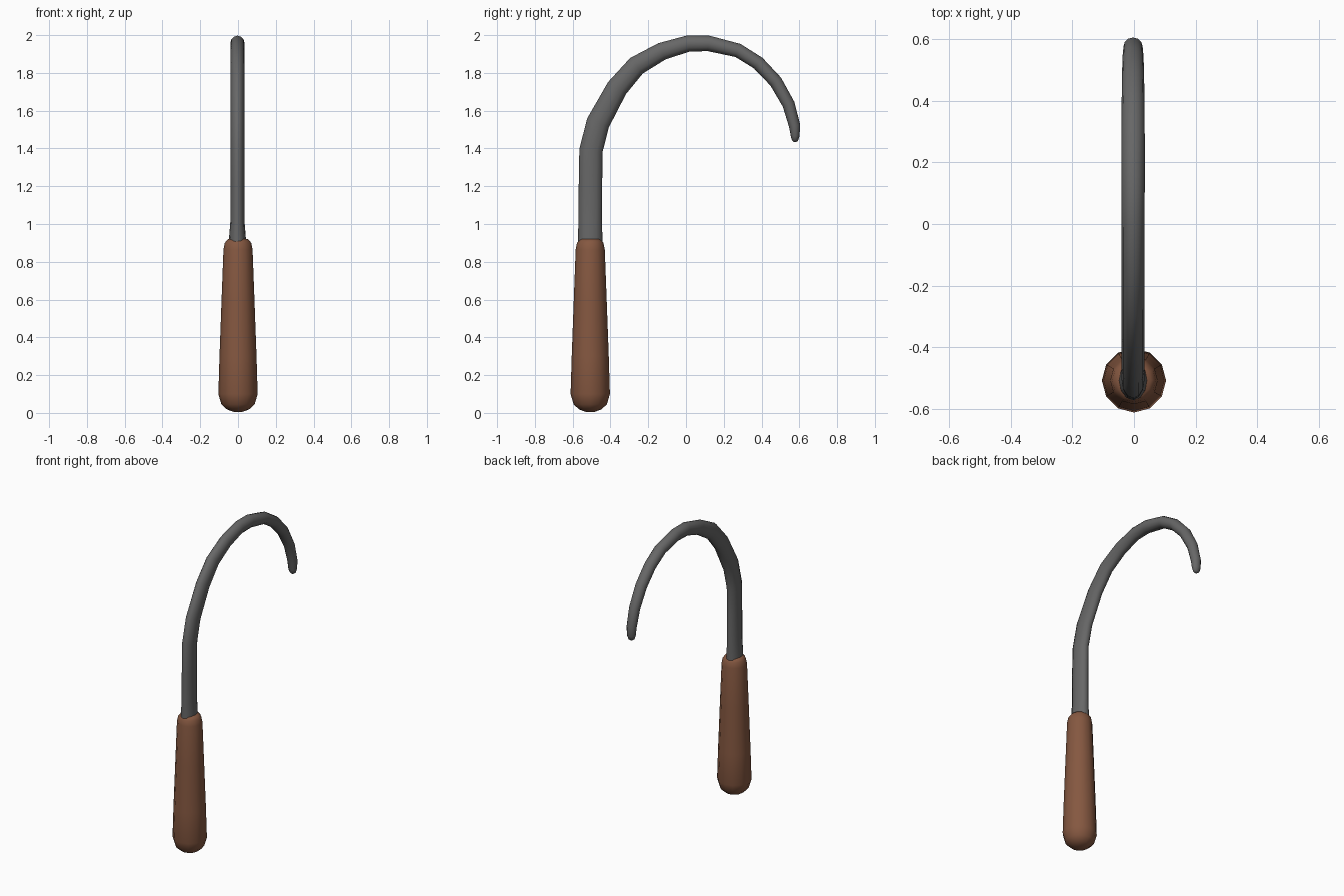
import bpy, bmesh, math
from mathutils import Vector

if "Cube" in bpy.data.objects:
    bpy.data.objects.remove(bpy.data.objects["Cube"])


def material(name, rgb):
    m = bpy.data.materials.new(name)
    m.diffuse_color = (*rgb, 1)
    m.use_nodes = True
    m.node_tree.nodes["Principled BSDF"].inputs["Base Color"].default_value = m.diffuse_color
    return m


def loft(name, rings, mat):
    """Skin a list of equal-length point rings, cap both ends, shade smooth."""
    bm = bmesh.new()
    loops = [[bm.verts.new(p) for p in ring] for ring in rings]
    n = len(loops[0])
    for a, b in zip(loops, loops[1:]):
        for i in range(n):
            j = (i + 1) % n
            bm.faces.new((a[i], a[j], b[j], b[i]))
    bm.faces.new(loops[0])
    bm.faces.new(loops[-1])
    bmesh.ops.recalc_face_normals(bm, faces=bm.faces)
    mesh = bpy.data.meshes.new(name)
    bm.to_mesh(mesh)
    bm.free()
    mesh.materials.append(mat)
    ob = bpy.data.objects.new(name, mesh)
    bpy.context.collection.objects.link(ob)
    bpy.context.view_layer.objects.active = ob
    ob.select_set(True)
    bpy.ops.object.shade_smooth_by_angle(angle=math.radians(50))
    ob.select_set(False)
    return ob


def ellipse(center, across, rx, rw, n):
    """Ring with half width rx along x and rw along the direction across."""
    return [center + Vector((1, 0, 0)) * rx * math.cos(t) + across * rw * math.sin(t)
            for t in (2 * math.pi * i / n for i in range(n))]


wood = material("brown wood", (0.235, 0.097, 0.052))
steel = material("dark steel", (0.135, 0.135, 0.135))
AXIS_Y = -0.507

# Handle: rounded, tapering round grip (z, radius)
grip = [(0.006, 0.025), (0.018, 0.058), (0.045, 0.088), (0.1, 0.104), (0.3, 0.098),
        (0.6, 0.087), (0.865, 0.077), (0.9, 0.07), (0.919, 0.055), (0.923, 0.02)]
loft("handle", [ellipse(Vector((0, AXIS_Y, z)), Vector((0, 1, 0)), r, r, 12)
                for z, r in grip], wood)

# Hook: flattened bar, straight shank then an arc (y, z, half width in x, half width in plane)
path = [(-.507, .80, .045, .064), (-.507, .92, .045, .064), (-.507, 1.02, .037, .063),
        (-.506, 1.2, .037, .062), (-.503, 1.39, .037, .062), (-.466, 1.535, .037, .062),
        (-.365, 1.72, .037, .057), (-.262, 1.838, .037, .053), (-.128, 1.914, .037, .047),
        (.01, 1.955, .037, .043), (.12, 1.956, .038, .041), (.275, 1.919, .038, .037),
        (.382, 1.852, .037, .036), (.475, 1.754, .036, .035), (.543, 1.634, .034, .033),
        (.575, 1.52, .031, .030), (.578, 1.465, .028, .023), (.577, 1.442, .020, .016),
        (.576, 1.434, .008, .007)]
pts = [Vector((-0.003, y, z)) for y, z, _, _ in path]
rings = []
for i, p in enumerate(pts):
    tangent = (pts[min(i + 1, len(pts) - 1)] - pts[max(i - 1, 0)]).normalized()
    across = tangent.cross(Vector((1, 0, 0)))
    rings.append(ellipse(p, across, path[i][2], path[i][3], 12))
loft("hook", rings, steel)
